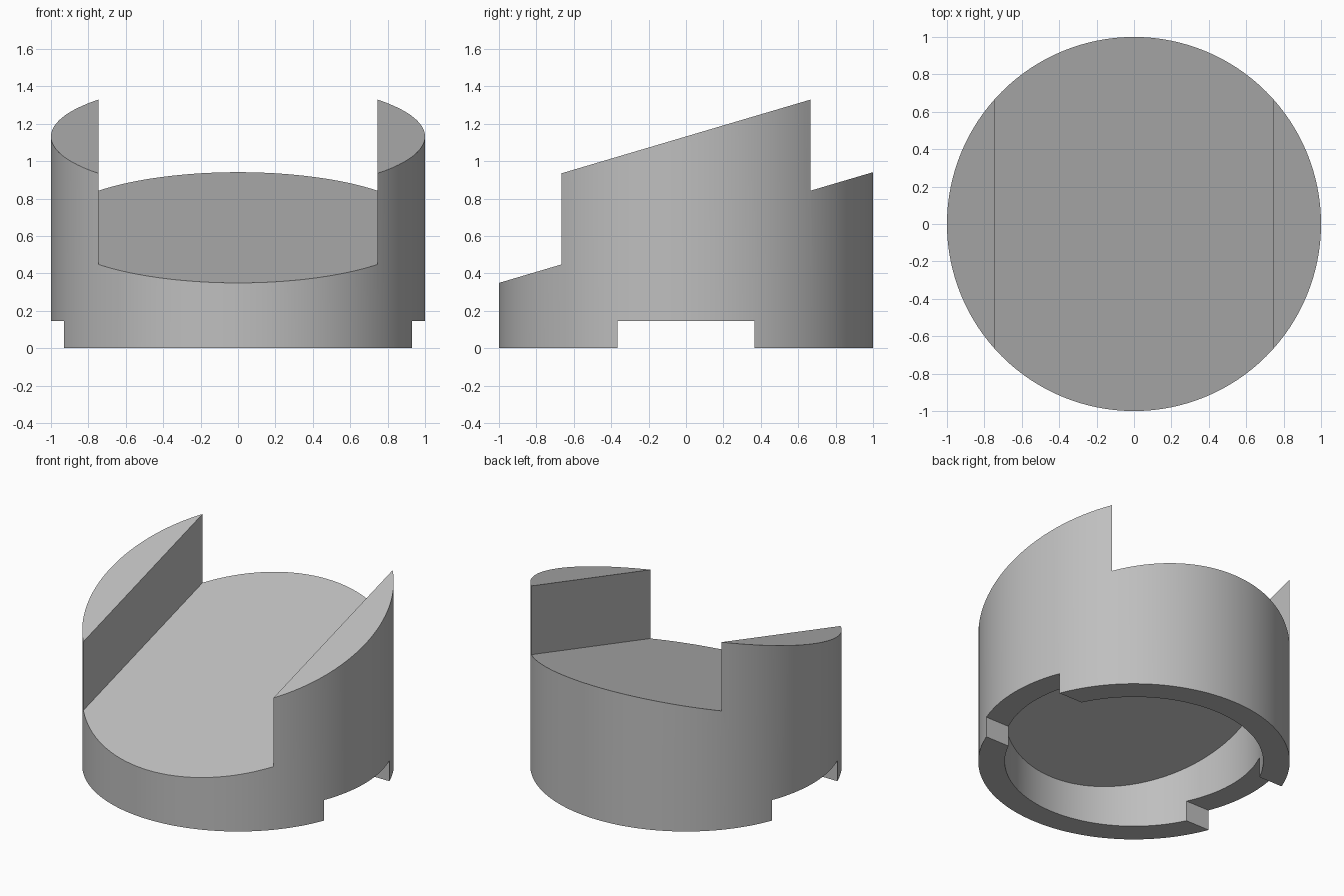
import bpy, bmesh

SLOPE = 0.296       # rise of every slanted face toward the back
SEGMENTS = 128

cube = bpy.data.objects.get("Cube")
if cube:
    bpy.data.objects.remove(cube)

grey = bpy.data.materials.new("plain grey")
grey.use_nodes = True
colour = (0.52, 0.52, 0.52, 1)
grey.diffuse_color = colour
grey.node_tree.nodes["Principled BSDF"].inputs["Base Color"].default_value = colour


def add_object(name, bm):
    bmesh.ops.recalc_face_normals(bm, faces=bm.faces)
    mesh = bpy.data.meshes.new(name)
    bm.to_mesh(mesh)
    bm.free()
    mesh.materials.append(grey)
    obj = bpy.data.objects.new(name, mesh)
    bpy.context.collection.objects.link(obj)
    return obj


def slanted_cylinder(name, radius, bottom, top):
    """Upright cylinder whose top is cut along the slope."""
    bm = bmesh.new()
    bmesh.ops.create_cone(bm, cap_ends=True, segments=SEGMENTS,
                          radius1=radius, radius2=radius, depth=1)
    for v in bm.verts:
        v.co.z = top + SLOPE * v.co.y if v.co.z > 0 else bottom
    return add_object(name, bm)


def prism(name, profile, half_width):
    """Side profile (y, z) extruded across x."""
    bm = bmesh.new()
    face = bm.faces.new([bm.verts.new((-half_width, y, z)) for y, z in profile])
    side = bmesh.ops.extrude_face_region(bm, geom=[face])["geom"]
    for v in side:
        if isinstance(v, bmesh.types.BMVert):
            v.co.x = half_width
    return add_object(name, bm)


def carve(target, cutter):
    bpy.context.view_layer.objects.active = target
    cutter.hide_render = True
    mod = target.modifiers.new(cutter.name, "BOOLEAN")
    mod.operation = "DIFFERENCE"
    mod.solver = "EXACT"
    mod.object = cutter
    bpy.ops.object.modifier_apply(modifier=mod.name)
    bpy.data.objects.remove(cutter)


# Round body with slanted top
body = slanted_cylinder("slanted_round_body", 1, 0, 1.132)

# Straight channel through the top, floor parallel to the slope
floor, reach = 0.645, 1.2
carve(body, prism("top_channel", [(-reach, floor - SLOPE * reach),
                                  (reach, floor + SLOPE * reach),
                                  (reach, 2), (-reach, 2)], 0.745))

# Hollow underside with slanted ceiling
carve(body, slanted_cylinder("underside_hollow", 0.83, -0.2, 0.5))

# Notches through both sides of the foot ring
carve(body, prism("side_notches", [(-0.365, -0.3), (0.365, -0.3),
                                   (0.365, 0.145), (-0.365, 0.145)], 1.2))

# Smooth round walls, sharp cut edges
bpy.ops.object.select_all(action="DESELECT")
body.select_set(True)
bpy.context.view_layer.objects.active = body
bpy.ops.object.shade_smooth_by_angle(angle=0.5)
